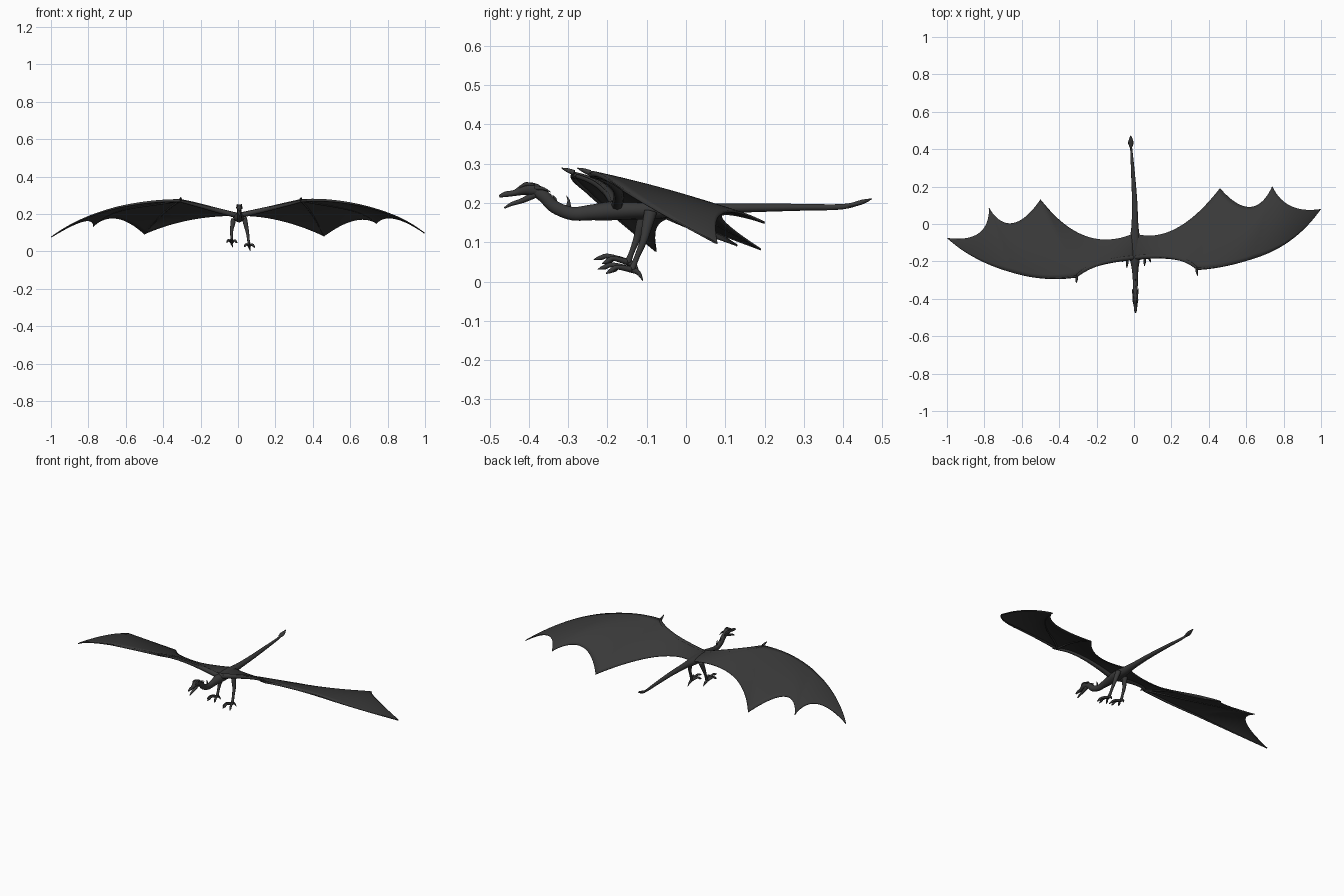
import bpy, bmesh, math
from mathutils import Vector as V

hide = bpy.data.materials.new("charcoal hide")
hide.diffuse_color = (0.04, 0.04, 0.04, 1)


def finish(name, bm):
    bmesh.ops.remove_doubles(bm, verts=bm.verts, dist=0.00005)
    bmesh.ops.recalc_face_normals(bm, faces=bm.faces)
    me = bpy.data.meshes.new(name)
    bm.to_mesh(me)
    bm.free()
    me.materials.append(hide)
    for p in me.polygons:
        p.use_smooth = True
    ob = bpy.data.objects.new(name, me)
    bpy.context.collection.objects.link(ob)
    return ob


def catmull(a, b, c, d, t):
    return [0.5 * (2 * q + (r - p) * t + (2 * p - 5 * q + 4 * r - s) * t * t
                   + (3 * q - p - 3 * r + s) * t ** 3) for p, q, r, s in zip(a, b, c, d)]


def tube(name, pts, sides=10, steps=5):
    """Smooth tapering tube; each point is x, y, z, half width, half height."""
    pts = [p if len(p) == 5 else (*p, p[3]) for p in pts]
    path = []
    for i in range(len(pts) - 1):
        q = [pts[max(0, min(len(pts) - 1, i + k))] for k in (-1, 0, 1, 2)]
        path += [catmull(*q, j / steps) for j in range(steps)]
    path.append(list(pts[-1]))
    pos = [V(p[:3]) for p in path]
    whole = (pos[-1] - pos[0]).normalized()
    ref = V((1, 0, 0)) if abs(whole.x) < 0.75 else V((0, 1, 0))
    bm = bmesh.new()
    rings = []
    for i, p in enumerate(path):
        t = (pos[min(i + 1, len(pos) - 1)] - pos[max(i - 1, 0)]).normalized()
        side = (ref - t * ref.dot(t)).normalized()
        up = t.cross(side)
        w, h = max(p[3], 0.0006), max(p[4], 0.0006)
        rings.append([bm.verts.new(pos[i] + side * w * math.cos(a) + up * h * math.sin(a))
                      for a in (math.tau * k / sides for k in range(sides))])
    for a, b in zip(rings, rings[1:]):
        for k in range(sides):
            bm.faces.new((a[k], a[k - 1], b[k - 1], b[k]))
    bm.faces.new(rings[0])
    bm.faces.new(rings[-1])
    return finish(name, bm)


# body, neck and tail in one sweep
tube("body_neck_and_tail", [
    (0.007, -0.385, 0.232, 0.012, 0.014), (0.007, -0.36, 0.215, 0.013, 0.016),
    (0.007, -0.335, 0.19, 0.013, 0.016), (0.007, -0.29, 0.173, 0.014, 0.017),
    (0.006, -0.24, 0.176, 0.018, 0.020), (0.005, -0.19, 0.180, 0.026, 0.024),
    (0.005, -0.13, 0.182, 0.031, 0.024), (0.005, -0.07, 0.182, 0.026, 0.022),
    (0.005, 0.0, 0.184, 0.018, 0.016), (0.003, 0.13, 0.187, 0.014, 0.012),
    (-0.006, 0.28, 0.189, 0.010, 0.009), (-0.014, 0.39, 0.190, 0.006, 0.007),
    (-0.017, 0.44, 0.199, 0.004, 0.005), (-0.018, 0.465, 0.207, 0.003, 0.003)], 16)
# tail spade
tube("tail_spade", [(-0.016, 0.405, 0.192, 0.004, 0.005), (-0.017, 0.43, 0.197, 0.014, 0.006),
                    (-0.017, 0.45, 0.203, 0.011, 0.006), (-0.018, 0.474, 0.211, 0.001)])

# head: skull with snout, lower jaw, brow, horns
tube("skull_and_snout", [(0.007, -0.36, 0.225, 0.007), (0.007, -0.385, 0.234, 0.014, 0.016),
                         (0.007, -0.41, 0.235, 0.015, 0.015), (0.008, -0.435, 0.226, 0.010, 0.008),
                         (0.008, -0.46, 0.222, 0.008, 0.007), (0.008, -0.476, 0.217, 0.003)], 12)
tube("lower_jaw", [(0.007, -0.385, 0.222, 0.010), (0.007, -0.415, 0.207, 0.009, 0.007),
                   (0.008, -0.445, 0.197, 0.006, 0.005), (0.008, -0.463, 0.187, 0.002)])
for s in (-1, 1):
    x = 0.007
    tube("brow", [(x + s * 0.008, -0.425, 0.238, 0.002), (x + s * 0.011, -0.408, 0.248, 0.005),
                  (x + s * 0.010, -0.385, 0.246, 0.002)], 8)
    tube("horn", [(x + s * 0.008, -0.385, 0.238, 0.006), (x + s * 0.013, -0.365, 0.237, 0.004),
                  (x + s * 0.015, -0.345, 0.228, 0.001)], 8)
# neck spines
for y, z, h in ((-0.335, 0.200, 0.020), (-0.30, 0.185, 0.034)):
    tube("neck_spine", [(0.007, y, z, 0.004, 0.009), (0.007, y + 0.001, z + h * 0.6, 0.002, 0.004),
                        (0.007, y - 0.005, z + h, 0.0006)], 6)


# wings: quadratic curves for leading and trailing edge, three spans each
def bez(a, c, b, t):
    return V(a) * (1 - t) ** 2 + V(c) * 2 * t * (1 - t) + V(b) * t * t


def wing(name, lead, trail):
    def surf(t, s):
        k = min(int(t), 2)
        a, b = (bez(*e[2 * k:2 * k + 3], t - k) for e in (lead, trail))
        p = a.lerp(b, s)
        p.z += 0.15 * (b - a).length * s * (1 - s)
        return p

    nt, ns = 72, 14
    bm = bmesh.new()
    g = [[bm.verts.new(surf(3 * i / nt, j / ns)) for j in range(ns + 1)] for i in range(nt + 1)]
    for i in range(nt):
        for j in range(ns):
            bm.faces.new((g[i][j], g[i + 1][j], g[i + 1][j + 1], g[i][j + 1]))
    ob = finish(name + "_wing_membrane", bm)
    if sum(p.normal.z for p in ob.data.polygons) < 0:
        ob.data.flip_normals()
    m = ob.modifiers.new("thickness", "SOLIDIFY")
    m.thickness, m.offset = 0.005, 0

    # arm, leading finger, and fingers fanning out from the wrist
    def bone(part, f, r0, r1, n=8):
        pts = []
        for i in range(n + 1):
            r = r0 + (r1 - r0) * i / n
            pts.append((*(f(i / n) - V((0, 0, r * 0.6))), r))
        tube(name + part, pts, 8, 3)

    bone("_wing_arm", lambda u: surf(u * 0.99, 0.07 * (1 - u) + 0.02), 0.015, 0.008)
    bone("_leading_finger", lambda u: surf(1 + 1.99 * u, 0.015), 0.008, 0.002, 12)
    for end in (1, 2):
        bone("_wing_finger", lambda u: surf(1 + (end - 1) * u, u), 0.006, 0.002)
    # thumb claw
    w = V(lead[2])
    s = 1 if w.x > 0 else -1
    tube(name + "_thumb_claw", [(*w, 0.007), (*(w + V((s * 0.002, -0.018, 0.007))), 0.005),
                                (*(w + V((s * 0.005, -0.032, 0.012))), 0.001)], 8)


wing("right",
     [(0, -0.19, 0.198), (0.24, -0.155, 0.258), (0.335, -0.245, 0.277), (0.48, -0.235, 0.287),
      (0.65, -0.182, 0.250), (0.86, -0.115, 0.202), (0.998, 0.08, 0.097)],
     [(0, -0.05, 0.192), (0.22, -0.12, 0.195), (0.46, 0.19, 0.082), (0.64, -0.015, 0.215),
      (0.74, 0.2, 0.15), (0.81, 0.05, 0.227), (0.998, 0.08, 0.097)])
wing("left",
     [(0, -0.19, 0.198), (-0.2, -0.2, 0.258), (-0.305, -0.285, 0.277), (-0.48, -0.308, 0.277),
      (-0.65, -0.26, 0.236), (-0.86, -0.2, 0.180), (-0.998, -0.075, 0.077)],
     [(0, -0.05, 0.192), (-0.27, -0.17, 0.195), (-0.5, 0.13, 0.092), (-0.66, -0.1, 0.24),
      (-0.775, 0.085, 0.134), (-0.772, -0.105, 0.215), (-0.998, -0.075, 0.077)])


# legs and clawed feet
def leg(name, hip, knee, ankle, lift):
    h, k, a = V(hip), V(knee), V(ankle)
    tube(name + "_leg", [(*h, 0.014, 0.017), (*h.lerp(k, 0.5), 0.012, 0.014), (*k, 0.009, 0.010),
                         (*k.lerp(a, 0.6), 0.007, 0.007), (*a, 0.009)], 10)
    for dx, dy, dz in ((-0.028, -0.055, 0.0), (-0.004, -0.087, 0.008), (0.030, -0.066, -0.003)):
        d = V((dx, dy, dz + lift))
        knuckle = a + d * 0.55 + V((0, 0, 0.008))
        tube(name + "_toe", [(*a, 0.008), (*knuckle, 0.006), (*(a + d * 0.8), 0.006),
                             (*(a + d + V((0, 0, -0.007))), 0.001)], 8, 4)
    tube(name + "_back_toe", [(*a, 0.008), (*(a + V((0, 0.017, -0.008))), 0.006),
                              (*(a + V((0.006, 0.028, -0.028))), 0.001)], 8, 4)


leg("right", (0.034, -0.090, 0.178), (0.050, -0.108, 0.105), (0.060, -0.138, 0.030), 0.0)
leg("left", (-0.024, -0.105, 0.172), (-0.034, -0.124, 0.112), (-0.034, -0.148, 0.049), 0.006)
